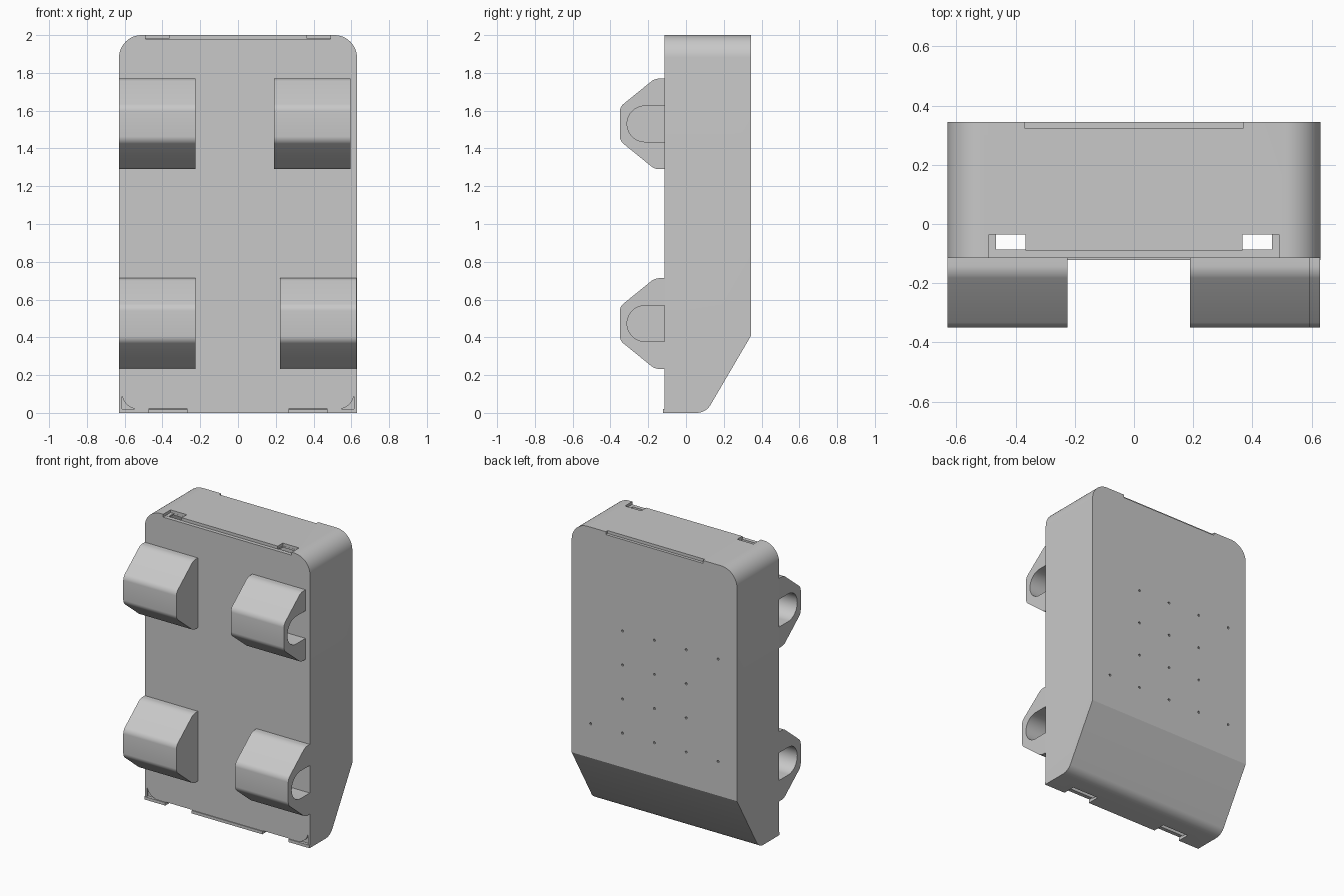
import bpy
import bmesh
from math import sin, cos, pi, radians
from mathutils import Vector

if "Cube" in bpy.data.objects:
    bpy.data.objects.remove(bpy.data.objects["Cube"], do_unlink=True)

grey = bpy.data.materials.new("light grey plastic")
grey.diffuse_color = (0.58, 0.58, 0.58, 1)
grey.use_nodes = True
grey.node_tree.nodes["Principled BSDF"].inputs["Base Color"].default_value = (0.58, 0.58, 0.58, 1)


def finish(name, bm):
    bmesh.ops.recalc_face_normals(bm, faces=bm.faces)
    mesh = bpy.data.meshes.new(name)
    bm.to_mesh(mesh)
    bm.free()
    mesh.materials.append(grey)
    ob = bpy.data.objects.new(name, mesh)
    bpy.context.collection.objects.link(ob)
    return ob


def prism(name, outline, axis, start, end, round_if=None, radius=0, segments=8):
    """Extrude a 2D outline along x or y, rounding the edges that round_if picks."""
    place = (lambda p: Vector((start, *p))) if axis == "x" else (lambda p: Vector((p[0], start, p[1])))
    step = Vector((end - start, 0, 0)) if axis == "x" else Vector((0, end - start, 0))
    bm = bmesh.new()
    face = bm.faces.new([bm.verts.new(place(p)) for p in outline])
    out = bmesh.ops.extrude_face_region(bm, geom=[face])
    bmesh.ops.translate(bm, vec=step, verts=[v for v in out["geom"] if isinstance(v, bmesh.types.BMVert)])
    bmesh.ops.recalc_face_normals(bm, faces=bm.faces)
    if round_if:
        edges = [e for e in bm.edges if round_if(e.verts[0].co, e.verts[1].co)]
        bmesh.ops.bevel(bm, geom=edges, offset=radius, segments=segments, profile=0.5, affect="EDGES")
    return finish(name, bm)


def box(name, x, y, z):
    return prism(name, [(x[0], z[0]), (x[1], z[0]), (x[1], z[1]), (x[0], z[1])], "y", *y)


def activate(ob):
    bpy.ops.object.select_all(action="DESELECT")
    ob.select_set(True)
    bpy.context.view_layer.objects.active = ob


def cut(ob, cutter):
    mod = ob.modifiers.new("cut", "BOOLEAN")
    mod.operation = "DIFFERENCE"
    mod.solver = "EXACT"
    mod.object = cutter
    activate(ob)
    bpy.ops.object.modifier_apply(modifier=mod.name)
    bpy.data.objects.remove(cutter, do_unlink=True)


def smooth(ob):
    activate(ob)
    bpy.ops.object.shade_smooth_by_angle(angle=radians(25))


def shell(name, half, front, back, low, high, shift, radius):
    """Case solid: sloped lower back, rounded foot edge and rounded top corners."""
    toe = 0.105 - shift
    bend = (back, 0.41 + shift * 0.4)
    outline = [(front, low), (toe, low), bend, (back, high), (front, high)]
    ob = prism(name, outline, "x", -half, half,
               lambda a, b: abs(a.x - b.x) < 1e-4 and a.z > high - 0.01 and b.z > high - 0.01,
               radius, 12)
    bm = bmesh.new()
    bm.from_mesh(ob.data)
    foot = [e for e in bm.edges if all(abs(v.co.y - toe) < 1e-4 and v.co.z < low + 0.01 for v in e.verts)]
    bmesh.ops.bevel(bm, geom=foot, offset=0.045, segments=6, profile=0.5, affect="EDGES")
    bm.to_mesh(ob.data)
    bm.free()
    return ob


# Hollow case
case = shell("case", 0.63, -0.115, 0.345, 0, 2, 0, 0.12)
cut(case, shell("cavity", 0.605, -0.088, 0.317, 0.018, 1.97, 0.014, 0.1))

# Recesses along the top edge, with two through slots
cut(case, box("front_recess", (-0.49, 0.49), (-0.2, -0.09), (1.98, 2.1)))
cut(case, box("back_recess", (-0.37, 0.37), (0.325, 0.4), (1.98, 2.1)))
for s in (-1, 1):
    span = lambda a, b: sorted((s * a, s * b))
    cut(case, box("slot_step", span(0.366, 0.49), (-0.15, -0.035), (1.981, 2.1)))
    cut(case, box("slot", span(0.367, 0.467), (-0.086, -0.036), (1.9, 2.1)))
    # Notches in the bottom edge and shallow corner pockets
    cut(case, box("notch", span(0.27, 0.47), (-0.2, -0.035), (-0.1, 0.022)))
    arc = [(0.53 + 0.085 * sin(t * pi / 16), 0.105 - 0.085 * cos(t * pi / 16)) for t in range(9)]
    pocket = [(s * x, z) for x, z in arc + [(0.615, 0.02)]]
    cut(case, prism("corner_pocket", pocket, "y", -0.2, -0.1))

# Small holes in the back
bm = bmesh.new()
for col in range(-2, 3):
    for row in range(4):
        if abs(col) == 2 and row in (1, 2):
            continue
        made = bmesh.ops.create_cone(bm, cap_ends=True, segments=10, radius1=0.008, radius2=0.008, depth=0.1)
        for v in made["verts"]:
            x, y, z = v.co
            v.co = (x + col * 0.243, z + 0.345, y + 0.645 + row * 0.235)
cut(case, finish("back_holes", bm))
smooth(case)

# Thin lip along the bottom of the front
for name, x in (("left_lip", (0.47, 0.63)), ("middle_lip", (-0.27, 0.27)), ("right_lip", (-0.63, -0.47))):
    box(name, x, (-0.121, -0.114), (0, 0.02))


# Clips: blind U-shaped channel open toward the outer side
def clip(name, inner, outer, z):
    side = [(-0.115, 0.24), (-0.165, 0.24), (-0.35, 0.09), (-0.35, -0.09), (-0.165, -0.24), (-0.115, -0.24)]
    ob = prism(name, [(y, z + h) for y, h in side], "x", inner, outer,
               lambda a, b: abs(a.x - b.x) > 0.1 and a.y < -0.12, 0.022, 5)
    s = 1 if outer > inner else -1
    curve = [(-0.217 - 0.095 * sin(t * pi / 20), z + 0.095 * cos(t * pi / 20)) for t in range(21)]
    channel = [(-0.05, z + 0.095)] + curve + [(-0.05, z - 0.095)]
    cut(ob, prism("channel", channel, "x", inner + s * 0.035, outer + s * 0.1))
    smooth(ob)


clip("upper_left_clip", 0.19, 0.595, 1.53)
clip("lower_left_clip", 0.223, 0.628, 0.473)
clip("upper_right_clip", -0.225, -0.63, 1.53)
clip("lower_right_clip", -0.225, -0.63, 0.473)
